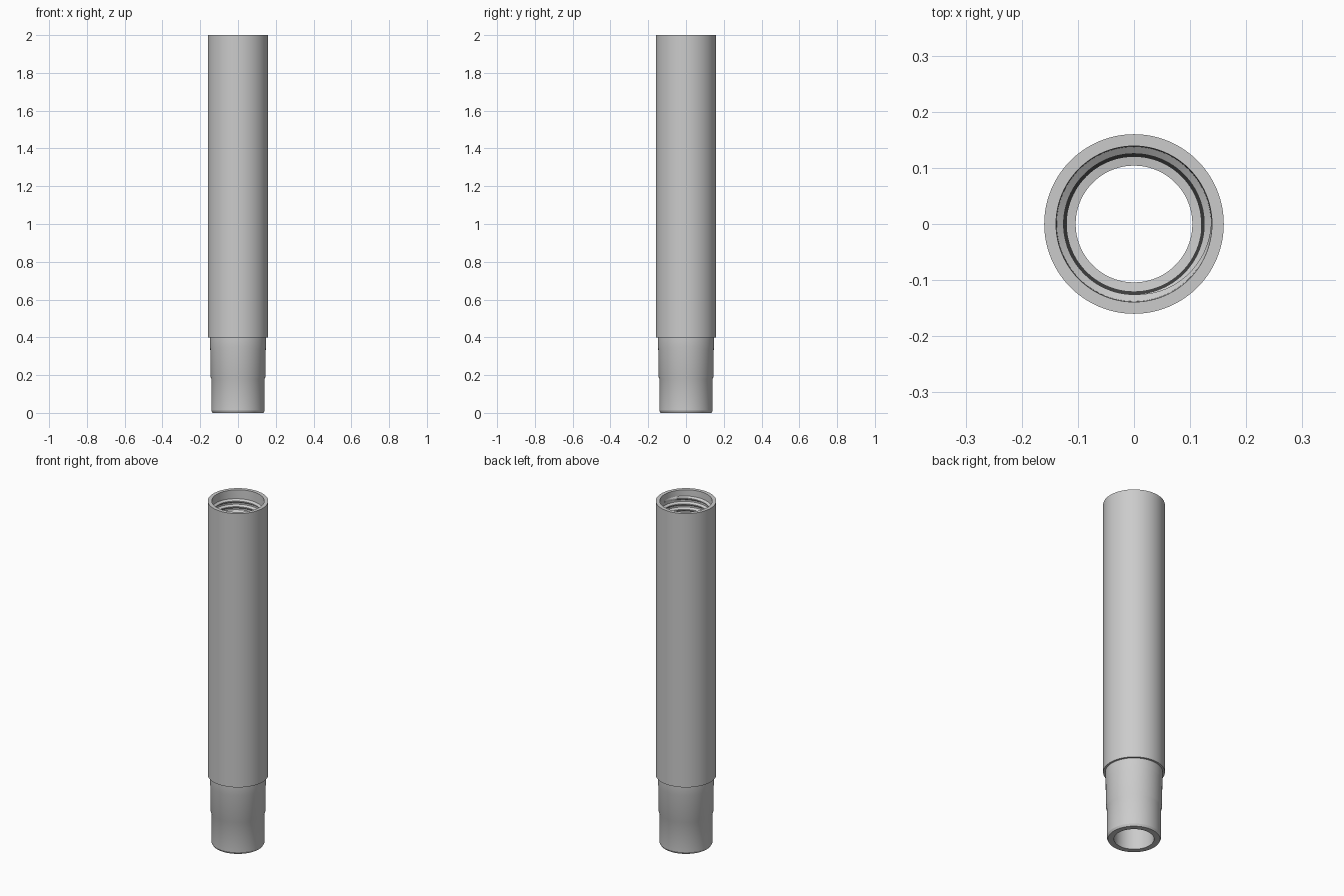
import bpy, bmesh, math
from mathutils import Vector

if "Cube" in bpy.data.objects:
    bpy.data.objects.remove(bpy.data.objects["Cube"], do_unlink=True)

steel = bpy.data.materials.new("steel grey")
steel.use_nodes = True
grey = (0.6, 0.6, 0.6, 1)
steel.diffuse_color = grey
steel.node_tree.nodes["Principled BSDF"].inputs["Base Color"].default_value = grey

SEGMENTS = 96
SOCKET_TOP, SOCKET_BOTTOM = 1.97, 1.61


def finish(name, bm):
    """Turn a bmesh into a smooth shaded object with sharp edges kept."""
    bmesh.ops.recalc_face_normals(bm, faces=bm.faces)
    mesh = bpy.data.meshes.new(name)
    bm.to_mesh(mesh)
    bm.free()
    mesh.materials.append(steel)
    obj = bpy.data.objects.new(name, mesh)
    bpy.context.collection.objects.link(obj)
    bpy.ops.object.select_all(action='DESELECT')
    obj.select_set(True)
    bpy.context.view_layer.objects.active = obj
    bpy.ops.object.shade_smooth_by_angle(angle=math.radians(25))
    return obj


def lathe(name, profile):
    """Revolve a closed radius/height profile around z."""
    bm = bmesh.new()
    verts = [bm.verts.new((r, 0, z)) for r, z in profile]
    edges = [bm.edges.new((v, verts[i - 1])) for i, v in enumerate(verts)]
    bmesh.ops.spin(bm, geom=verts + edges, axis=(0, 0, 1), cent=(0, 0, 0),
                   angle=math.tau, steps=SEGMENTS, use_duplicate=False)
    bmesh.ops.remove_doubles(bm, verts=bm.verts, dist=0.0002)
    return finish(name, bm)


def socket_radius(z):
    """Tapered wall of the threaded socket."""
    t = (SOCKET_TOP - z) / (SOCKET_TOP - SOCKET_BOTTOM)
    return 0.138 - 0.007 * t


# Tube with shouldered pin below and tapered socket above
lathe("tube_body", [
    (0.104, 0), (0.135, 0), (0.141, 0.012), (0.141, 0.18), (0.145, 0.19),
    (0.147, 0.34), (0.149, 0.35), (0.149, 0.4), (0.16, 0.4), (0.16, 2),
    (0.139, 2), (0.138, SOCKET_TOP),
    (socket_radius(SOCKET_BOTTOM), SOCKET_BOTTOM), (0.104, SOCKET_BOTTOM - 0.004),
])

# Helical thread ridge inside the socket, fading out at both ends
PITCH, DEPTH, HALF_BASE, HALF_CREST = 0.032, 0.012, 0.013, 0.003
bm = bmesh.new()
start, end = SOCKET_TOP - 0.012, SOCKET_BOTTOM + 0.02
steps = int((start - end) / PITCH * SEGMENTS)
sections = []
for i in range(steps + 1):
    angle = -math.tau * i / SEGMENTS
    z = start + (end - start) * i / steps
    fade = min(1, 0.05 + 4 * min(i, steps - i) / SEGMENTS)
    root, crest = socket_radius(z) + 0.002, socket_radius(z) - DEPTH * fade
    ring = [(root, z + HALF_BASE), (crest, z + HALF_CREST),
            (crest, z - HALF_CREST), (root, z - HALF_BASE)]
    sections.append([bm.verts.new(Vector((r * math.cos(angle), r * math.sin(angle), h)))
                     for r, h in ring])
for a, b in zip(sections, sections[1:]):
    for k in range(4):
        bm.faces.new((a[k - 1], a[k], b[k], b[k - 1]))
bm.faces.new(sections[0])
bm.faces.new(sections[-1])
finish("socket_thread", bm)
